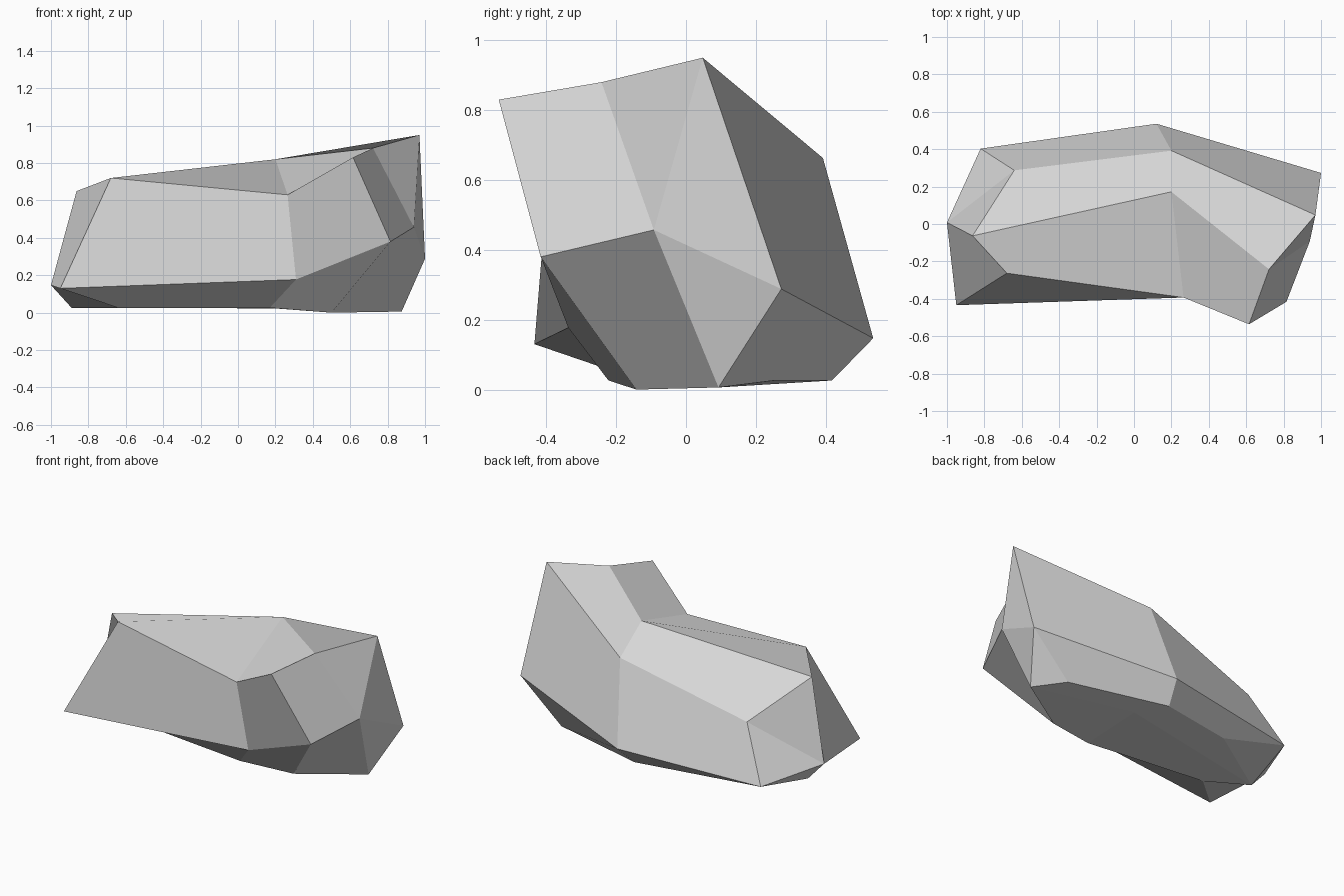
import bpy
import bmesh

# Remove the default cube if present
default_cube = bpy.data.objects.get("Cube")
if default_cube is not None:
    bpy.data.objects.remove(default_cube, do_unlink=True)


def make_material(name, colour):
    material = bpy.data.materials.new(name)
    material.use_nodes = True
    material.diffuse_color = colour
    shader = material.node_tree.nodes.get("Principled BSDF")
    shader.inputs["Base Color"].default_value = colour
    shader.inputs["Roughness"].default_value = 0.9
    return material


# Cross-sections of the boulder, each running from the upper front edge,
# over the top and back, then underneath to the lower front edge
right_section = [(-.68, -.263, .72), (-.863, -.063, .65), (-.64, .287, .43), (-.82, .403, .1),
                 (-.43, .31, .045), (-.89, .017, .026), (-.64, -.13, .026), (-.95, -.434, .13)]
middle_section = [(.265, -.393, .63), (.2, .172, .82), (.2, .392, .663), (.12, .536, .147),
                  (.08, .418, .026), (.195, .235, .023), (.17, -.222, .026), (.31, -.337, .177)]
left_section = [(.615, -.536, .83), (.722, -.242, .88), (.97, .048, .95), (1, .273, .288),
                (.72, .253, .026), (.875, .093, .006), (.5, -.142, 0), (.815, -.416, .38)]

# Each end is closed around one protruding point
right_tip = (-1, .008, .147)
left_tip = (.94, -.092, .457)


def add_ring(bm, points):
    return [bm.verts.new(point) for point in points]


def bridge(bm, ring_a, ring_b):
    count = len(ring_a)
    for i in range(count):
        j = (i + 1) % count
        bm.faces.new((ring_a[i], ring_a[j], ring_b[j], ring_b[i]))


def close_end(bm, ring, point):
    tip = bm.verts.new(point)
    top_front, top, top_back, back, base_back, base, base_front, front = ring
    for corners in ((top_front, top, tip, front),
                    (top, top_back, tip),
                    (top_back, back, tip),
                    (tip, back, base),
                    (back, base_back, base),
                    (tip, base, base_front, front)):
        bm.faces.new(corners)


# Build the boulder as a bent faceted sleeve with two pointed ends
bm = bmesh.new()
right_ring = add_ring(bm, right_section)
middle_ring = add_ring(bm, middle_section)
left_ring = add_ring(bm, left_section)
bridge(bm, right_ring, middle_ring)
bridge(bm, middle_ring, left_ring)
close_end(bm, right_ring, right_tip)
close_end(bm, left_ring, left_tip)
bmesh.ops.recalc_face_normals(bm, faces=bm.faces[:])

mesh = bpy.data.meshes.new("boulder")
bm.to_mesh(mesh)
bm.free()
mesh.materials.append(make_material("grey_stone", (.68, .68, .68, 1)))
boulder = bpy.data.objects.new("boulder", mesh)
bpy.context.collection.objects.link(boulder)
